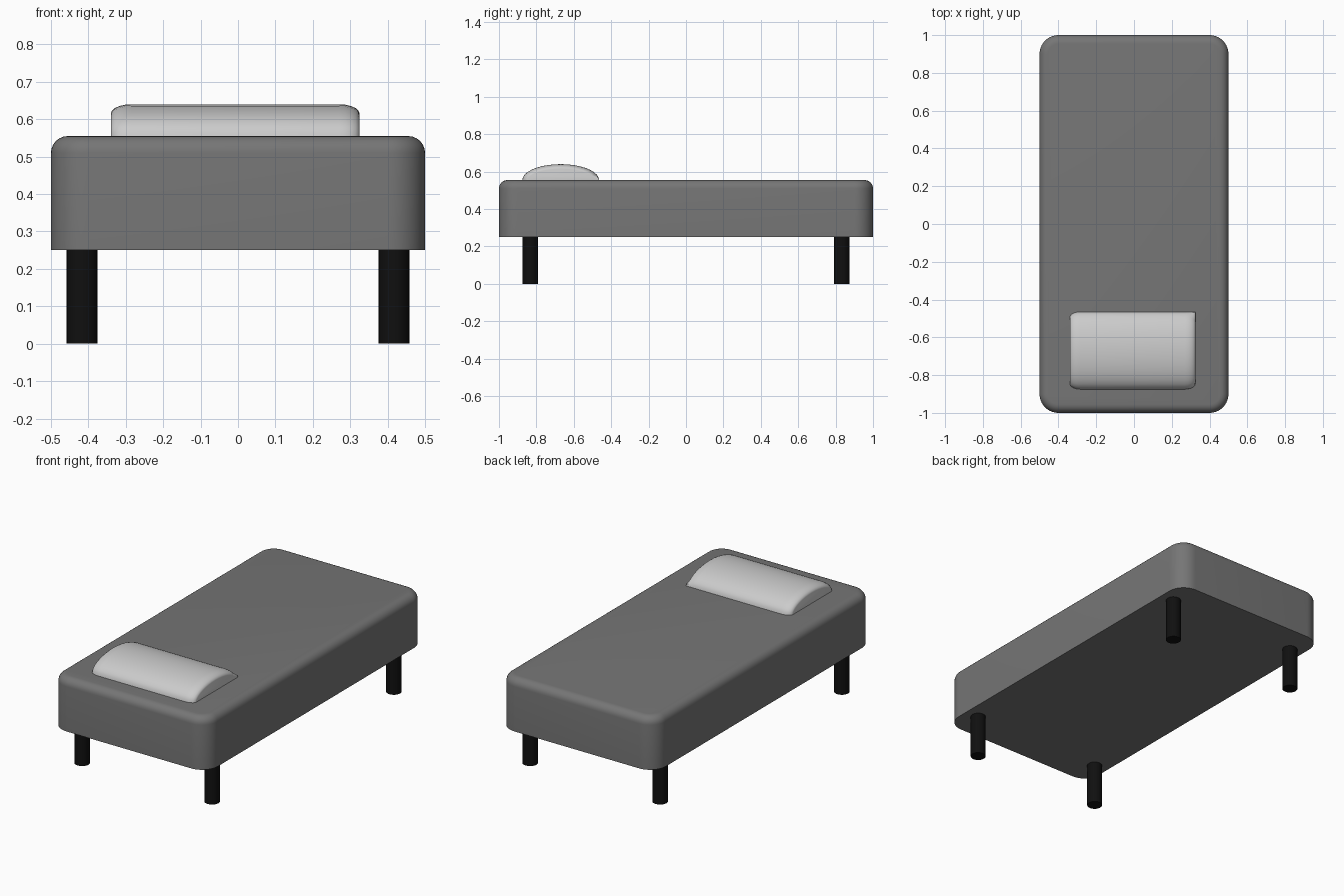
import bpy, bmesh, math
from mathutils import Matrix

if "Cube" in bpy.data.objects:
    bpy.data.objects.remove(bpy.data.objects["Cube"], do_unlink=True)


def material(name, level):
    mat = bpy.data.materials.new(name)
    mat.use_nodes = True
    color = (level, level, level, 1)
    mat.diffuse_color = color
    mat.node_tree.nodes["Principled BSDF"].inputs["Base Color"].default_value = color
    return mat


def finish(bm, name, mat, angle=40):
    bmesh.ops.recalc_face_normals(bm, faces=bm.faces)
    mesh = bpy.data.meshes.new(name)
    bm.to_mesh(mesh)
    bm.free()
    mesh.materials.append(mat)
    obj = bpy.data.objects.new(name, mesh)
    bpy.context.collection.objects.link(obj)
    bpy.ops.object.select_all(action='DESELECT')
    obj.select_set(True)
    bpy.context.view_layer.objects.active = obj
    bpy.ops.object.shade_smooth_by_angle(angle=math.radians(angle))
    return obj


grey = material("mattress grey", 0.18)
pale = material("pillow pale grey", 0.6)
black = material("leg black", 0.005)

BASE, TOP = 0.25, 0.555

# Mattress: rounded corners in plan, soft top rim, sharp flat underside
bm = bmesh.new()
bmesh.ops.create_cube(bm, size=1, matrix=Matrix.Translation((0, 0, (BASE + TOP) / 2))
                      @ Matrix.Diagonal((1, 2, TOP - BASE, 1)))
upright = [e for e in bm.edges if abs(e.verts[0].co.z - e.verts[1].co.z) > 0.1]
bmesh.ops.bevel(bm, geom=upright, offset=0.1, segments=10, profile=0.5, affect='EDGES')
rim = [e for e in bm.edges if all(v.co.z > TOP - 0.001 for v in e.verts)]
bmesh.ops.bevel(bm, geom=rim, offset=0.045, segments=6, profile=0.5, affect='EDGES')
finish(bm, "mattress", grey)

# Four round legs
for side, sx in (("left", 1), ("right", -1)):
    for end, sy in (("front", -1), ("back", 1)):
        bm = bmesh.new()
        bmesh.ops.create_cone(bm, cap_ends=True, segments=24, radius1=0.041, radius2=0.041,
                              depth=BASE,
                              matrix=Matrix.Translation((sx * 0.417, sy * 0.833, BASE / 2)))
        finish(bm, f"{end}_{side}_leg", black)

# Pillow: arched section lofted along x, easing in at both ends
X0, X1, ROUND = -0.34, 0.325, 0.055
CENTRE, HALF, HEIGHT = -0.67, 0.205, 0.085
STEPS, ARC = 5, 18
ease = [(ROUND * (1 - math.cos(a)), 1 - math.sin(a))
        for a in (i * math.pi / 2 / STEPS for i in range(STEPS + 1))]
stations = [(X0 + d, s) for d, s in ease] + [(X1 - d, s) for d, s in reversed(ease)]
bm = bmesh.new()
rings = []
for x, shrink in stations:
    ring = []
    for i in range(ARC + 1):
        a = math.pi * i / ARC
        # The back left corner stays square
        square = x > 0 and a > math.pi * 0.9
        half = HALF - (0 if square else 0.03 * shrink)
        height = HEIGHT - 0.025 * shrink
        ring.append(bm.verts.new((x, CENTRE - half * math.cos(a),
                                  TOP + height * math.sin(a))))
    rings.append(ring)
for r, s in zip(rings, rings[1:]):
    for i in range(ARC + 1):
        j = (i + 1) % (ARC + 1)
        bm.faces.new((r[i], r[j], s[j], s[i]))
bm.faces.new(rings[0])
bm.faces.new(rings[-1])
finish(bm, "pillow", pale)
